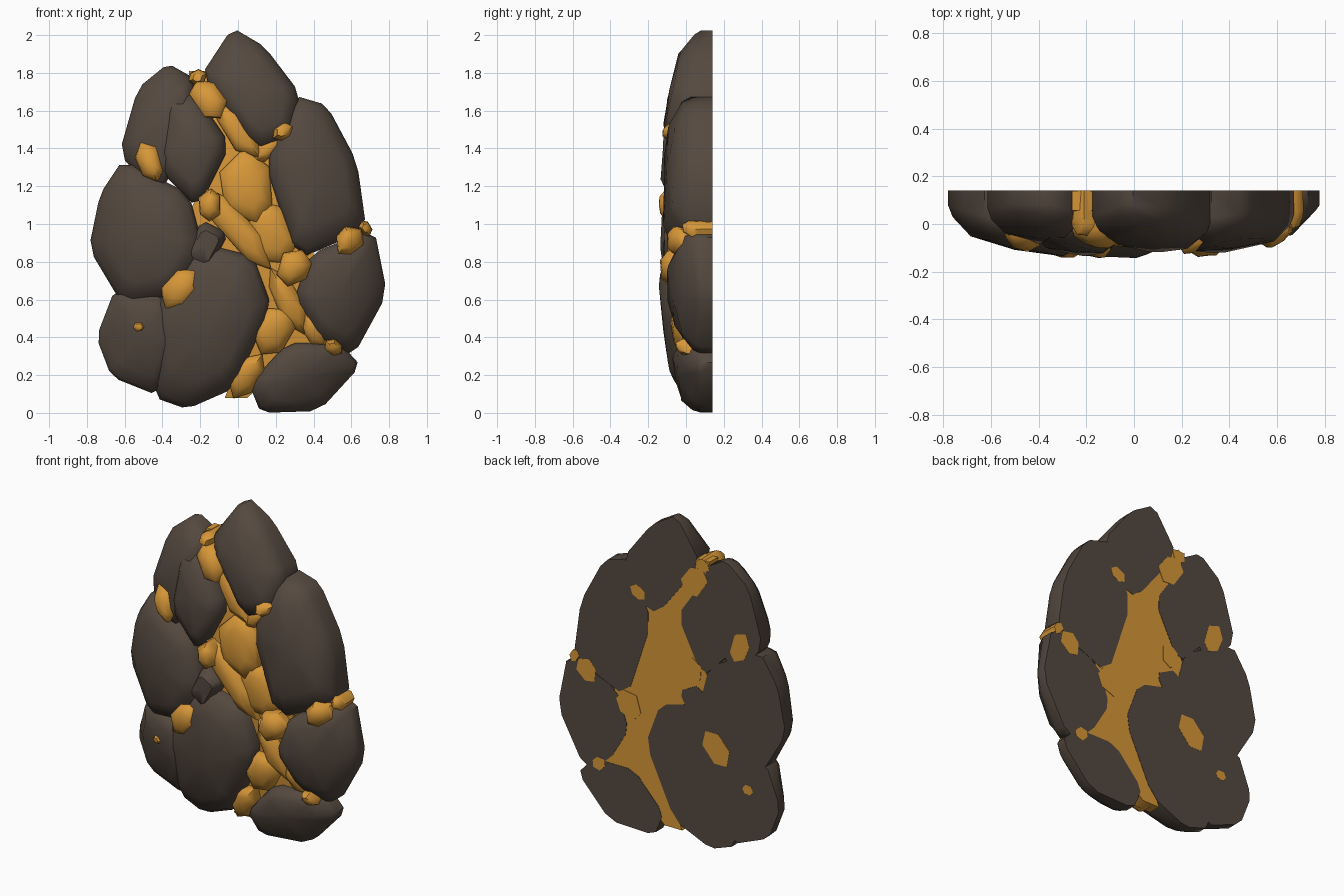
import bpy, bmesh, math, random

if "Cube" in bpy.data.objects:
    bpy.data.objects.remove(bpy.data.objects["Cube"])

random.seed(4)
BACK = 0.14


def material(name, rgb):
    m = bpy.data.materials.new(name)
    m.diffuse_color = (*rgb, 1)
    m.use_nodes = True
    m.node_tree.nodes["Principled BSDF"].inputs["Base Color"].default_value = m.diffuse_color
    return m


BROWN = material("dark brown rock", (0.089, 0.066, 0.050))
GOLD = material("golden ore", (0.68, 0.31, 0.040))


def dome(x, z):
    """Depth of the gently domed front of the whole slab."""
    r = math.hypot(x / 0.8, (z - 0.97) / 1.05)
    return -0.131 + 0.148 * r ** 3


def finish(name, bm, mat):
    bmesh.ops.recalc_face_normals(bm, faces=bm.faces)
    me = bpy.data.meshes.new(name)
    bm.to_mesh(me)
    bm.free()
    ob = bpy.data.objects.new(name, me)
    bpy.context.collection.objects.link(ob)
    me.materials.append(mat)
    bpy.ops.object.select_all(action='DESELECT')
    ob.select_set(True)
    bpy.context.view_layer.objects.active = ob
    bpy.ops.object.shade_smooth_by_angle(angle=math.radians(50))


def chipped(corners, cut=0.15):
    """Outline with every corner cut off."""
    out = []
    for (ax, az), (bx, bz) in zip(corners, corners[1:] + corners[:1]):
        for t in (cut, 1 - cut):
            out.append((ax + (bx - ax) * t, az + (bz - az) * t))
    return out


def pebble(x, z, length, width, angle, sides=6):
    """Irregular outline around a tilted ellipse."""
    a, out = math.radians(angle), []
    for i in range(sides):
        t = 2 * math.pi * (i + random.uniform(-0.15, 0.15)) / sides
        u, v = length * math.cos(t), width * math.sin(t)
        k = random.uniform(1.0, 1.15)
        out.append((x + k * (u * math.cos(a) - v * math.sin(a)),
                    z + k * (u * math.sin(a) + v * math.cos(a))))
    return out


def stone(name, outline, mat, lift=0.0, rim=0.085, top=0.66, back=BACK, back_scale=1.0):
    """Flat-backed chunk: back outline, full rim, bevelled shoulder, faceted front."""
    n = len(outline)
    cx = sum(p[0] for p in outline) / n
    cz = sum(p[1] for p in outline) / n
    bm = bmesh.new()

    def ring(scale, offset, limit, jitter=0.0):
        out = []
        for x, z in outline:
            px, pz = cx + (x - cx) * scale, cz + (z - cz) * scale
            y = min(dome(px, pz) + offset - lift, limit) + random.uniform(-jitter, jitter)
            out.append(bm.verts.new((px, y, pz)))
        return out

    rings = [ring(back_scale, 9, back), ring(1.0, rim, 0.08),
             ring(0.93, rim * 0.5, 0.06), ring(top, 0, 0.05, 0.006)]
    bm.faces.new(rings[0])
    for a, b in zip(rings, rings[1:]):
        for i in range(n):
            j = (i + 1) % n
            bm.faces.new((a[i], a[j], b[j], b[i]))
    tip = bm.verts.new((cx, dome(cx, cz) - lift - 0.004, cz))
    for i in range(n):
        bm.faces.new((rings[3][i], rings[3][(i + 1) % n], tip))
    finish(name, bm, mat)


# Large dark rocks: rough corners (x, z), chipped into outlines
ROCKS = {
    "top_rock": [(-.03, 2.04), (.14, 1.94), (.33, 1.69), (.28, 1.45), (.1, 1.39), (-.2, 1.78)],
    "upper_right_rock": [(.3, 1.68), (.47, 1.63), (.63, 1.33), (.68, .97), (.31, .81),
                         (.14, 1.33)],
    "right_rock": [(.72, .98), (.79, .63), (.61, .3), (.43, .39), (.3, .61), (.38, .84)],
    "bottom_right_rock": [(.43, .01), (.12, 0), (.06, .15), (.26, .37), (.54, .37), (.65, .25)],
    "bottom_rock": [(-.27, .02), (-.02, .13), (.18, .56), (.08, .83), (-.2, .9), (-.48, .52),
                    (-.44, .08)],
    "middle_chip": [(-.3, .82), (-.19, 1.02), (-.05, .95), (-.16, .74)],
    "lower_left_rock": [(-.65, .66), (-.75, .4), (-.67, .19), (-.42, .09), (-.3, .38),
                        (-.38, .62)],
    "left_rock": [(-.61, 1.34), (-.73, 1.16), (-.79, .87), (-.61, .57), (-.33, .62),
                  (-.18, .86), (-.26, 1.16)],
    "upper_left_rock": [(-.37, 1.85), (-.53, 1.72), (-.63, 1.37), (-.42, 1.14), (-.24, 1.5),
                        (-.23, 1.77)],
    "upper_left_inner_rock": [(-.23, 1.7), (-.04, 1.42), (-.21, 1.08), (-.43, 1.3),
                              (-.39, 1.69)],
}
LIFT = {"bottom_rock": 0.01, "left_rock": 0.01, "middle_chip": -0.015, "upper_left_rock": -0.012,
        "upper_left_inner_rock": 0.005, "top_rock": 0.008}
for name, corners in ROCKS.items():
    stone(name, chipped(corners), BROWN, LIFT.get(name, 0.0))

# Ore core between and behind the rock edges: height, left and right
CORE = [(1.81, -.26, -.16), (1.62, -.25, 0), (1.53, -.15, .28), (1.25, -.15, .28),
        (1.05, -.27, .35), (.85, -.12, .4), (.62, 0, .4), (.37, 0, .55), (.2, -.02, .18),
        (.08, -.07, .05)]
bm = bmesh.new()
loops = []
for z, xl, xr in CORE:
    y = dome((xl + xr) / 2, z) + 0.1
    loops.append([bm.verts.new(p) for p in ((xl, BACK - 0.002, z), (xl, y, z),
                                            (xr, y, z), (xr, BACK - 0.002, z))])
bm.faces.new(loops[0])
bm.faces.new(loops[-1])
for a, b in zip(loops, loops[1:]):
    for i in range(4):
        j = (i + 1) % 4
        bm.faces.new((a[i], a[j], b[j], b[i]))
finish("ore_core", bm, GOLD)

# Ore lumps bulging out of the core: x, z, half length, half width, tilt
LUMPS = {
    "vein_upper_lump": (.0, 1.5, .2, .07, 125),
    "vein_branch_lump": (.17, 1.42, .12, .05, 45),
    "vein_middle_lump": (.05, 1.2, .19, .14, 100),
    "vein_lower_lump": (.18, .95, .17, .12, 115),
    "vein_side_lump": (0, .97, .27, .08, 130),
    "vein_ridge": (.27, .58, .19, .07, 115),
    "vein_bottom_lump": (.19, .43, .13, .1, 60),
    "vein_right_lump": (.41, .44, .11, .06, 120),
    "vein_foot": (.05, .2, .13, .075, 60),
}
for i, (name, spec) in enumerate(LUMPS.items()):
    stone(name, pebble(*spec), GOLD, -0.035 - 0.012 * (i % 2), rim=0.05, top=0.55, back=0.1)

# Separate nuggets lodged among the rocks: same measures, then front lift
NUGGETS = {
    "top_nugget": (-.155, 1.66, .115, .08, 125, .012),
    "crest_nugget": (-.215, 1.775, .05, .04, 20, -.01),
    "small_top_right_nugget": (.235, 1.49, .06, .045, 30, .014),
    "upper_left_nugget": (-.47, 1.33, .11, .065, 110, .02),
    "centre_left_nugget": (-.15, 1.1, .08, .065, 90, .01),
    "centre_right_nugget": (.3, .77, .1, .085, 70, .01),
    "right_nugget": (.59, .91, .085, .07, 45, .018),
    "right_edge_nugget": (.675, .975, .045, .03, 120, -.03),
    "lower_left_nugget": (-.305, .65, .125, .085, 50, .022),
    "tiny_left_nugget": (-.525, .455, .038, .034, 0, .014),
    "lower_right_nugget": (.505, .345, .05, .04, 140, .012),
}
for name, (*spec, lift) in NUGGETS.items():
    stone(name, pebble(*spec), GOLD, lift, rim=0.06, top=0.5, back=BACK + 0.001, back_scale=0.9)
